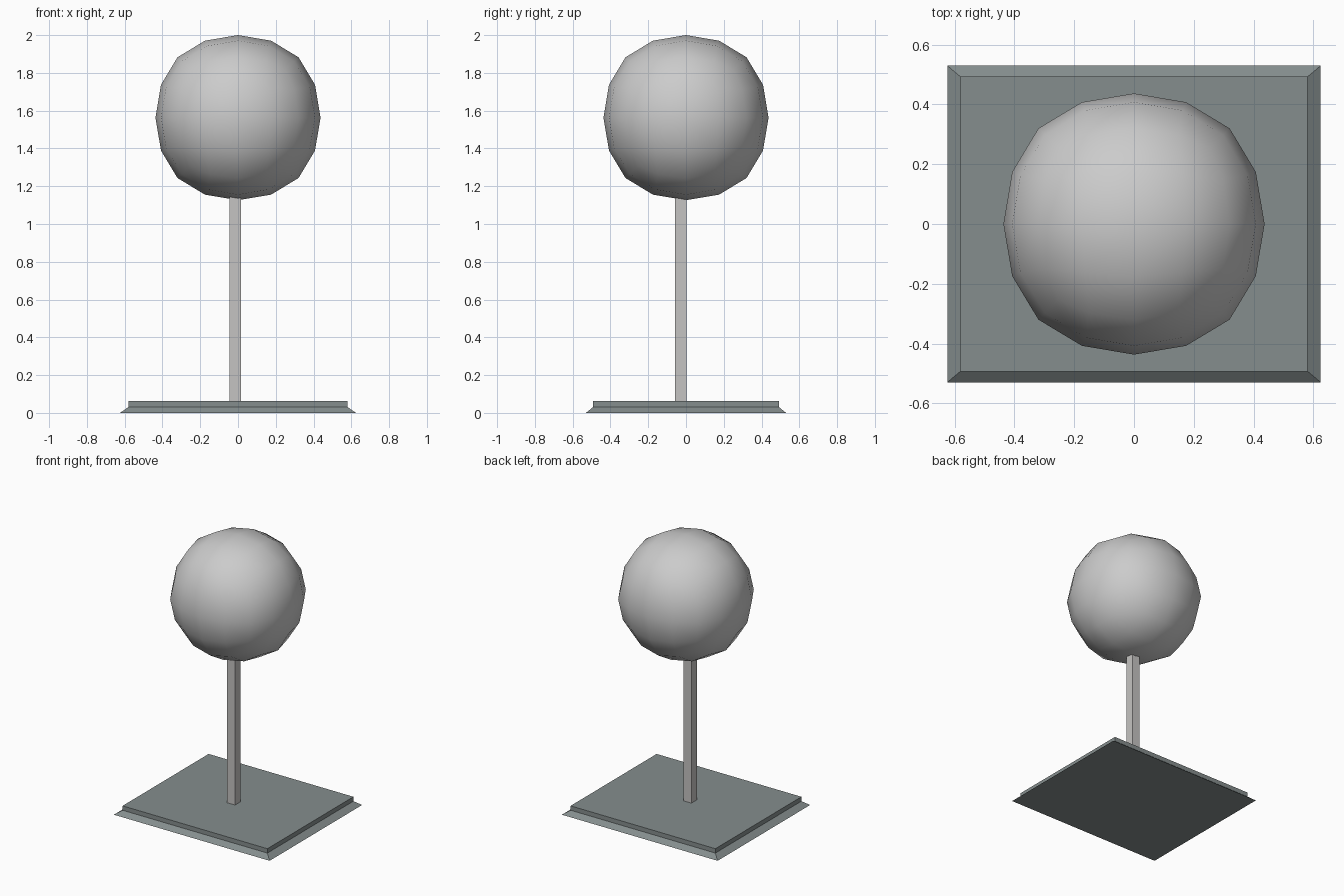
import bpy, bmesh

if "Cube" in bpy.data.objects:
    bpy.data.objects.remove(bpy.data.objects["Cube"])


def material(name, rgb):
    m = bpy.data.materials.new(name)
    m.diffuse_color = (*rgb, 1)
    m.use_nodes = True
    m.node_tree.nodes["Principled BSDF"].inputs["Base Color"].default_value = m.diffuse_color
    return m


def add_object(name, bm, mat):
    mesh = bpy.data.meshes.new(name)
    bmesh.ops.recalc_face_normals(bm, faces=bm.faces)
    bm.to_mesh(mesh)
    bm.free()
    ob = bpy.data.objects.new(name, mesh)
    bpy.context.collection.objects.link(ob)
    mesh.materials.append(mat)
    return ob


def stacked(name, sections, mat, cx=0, cy=0):
    """Solid lofted through rectangles given as (half x, half y, z)."""
    bm = bmesh.new()
    rings = [[bm.verts.new((cx + sx * hx, cy + sy * hy, z))
              for sx, sy in ((-1, -1), (1, -1), (1, 1), (-1, 1))]
             for hx, hy, z in sections]
    for a, b in zip(rings, rings[1:]):
        for i in range(4):
            j = (i + 1) % 4
            bm.faces.new((a[i], a[j], b[j], b[i]))
    bm.faces.new(rings[0])
    bm.faces.new(rings[-1])
    return add_object(name, bm, mat)


ball_grey = material("light grey", (0.60, 0.60, 0.60))
post_grey = material("post grey", (0.56, 0.55, 0.54))
base_grey = material("slate grey", (0.235, 0.27, 0.27))

# Base plate with flared skirt
stacked("base_plate", [(0.625, 0.53, 0), (0.581, 0.493, 0.03),
                       (0.581, 0.493, 0.062)], base_grey)

# Square post, slightly off centre, running up into the ball
stacked("post", [(0.031, 0.031, 0.055), (0.031, 0.031, 1.25)],
        post_grey, -0.014, -0.028)

# Ball: a cube rounded by two levels of subdivision
bm = bmesh.new()
bmesh.ops.create_cube(bm, size=0.995)
ball = add_object("ball", bm, ball_grey)
ball.location.z = 1.563
for p in ball.data.polygons:
    p.use_smooth = True
sub = ball.modifiers.new("round", 'SUBSURF')
sub.levels = sub.render_levels = 2
sub.use_limit_surface = False
